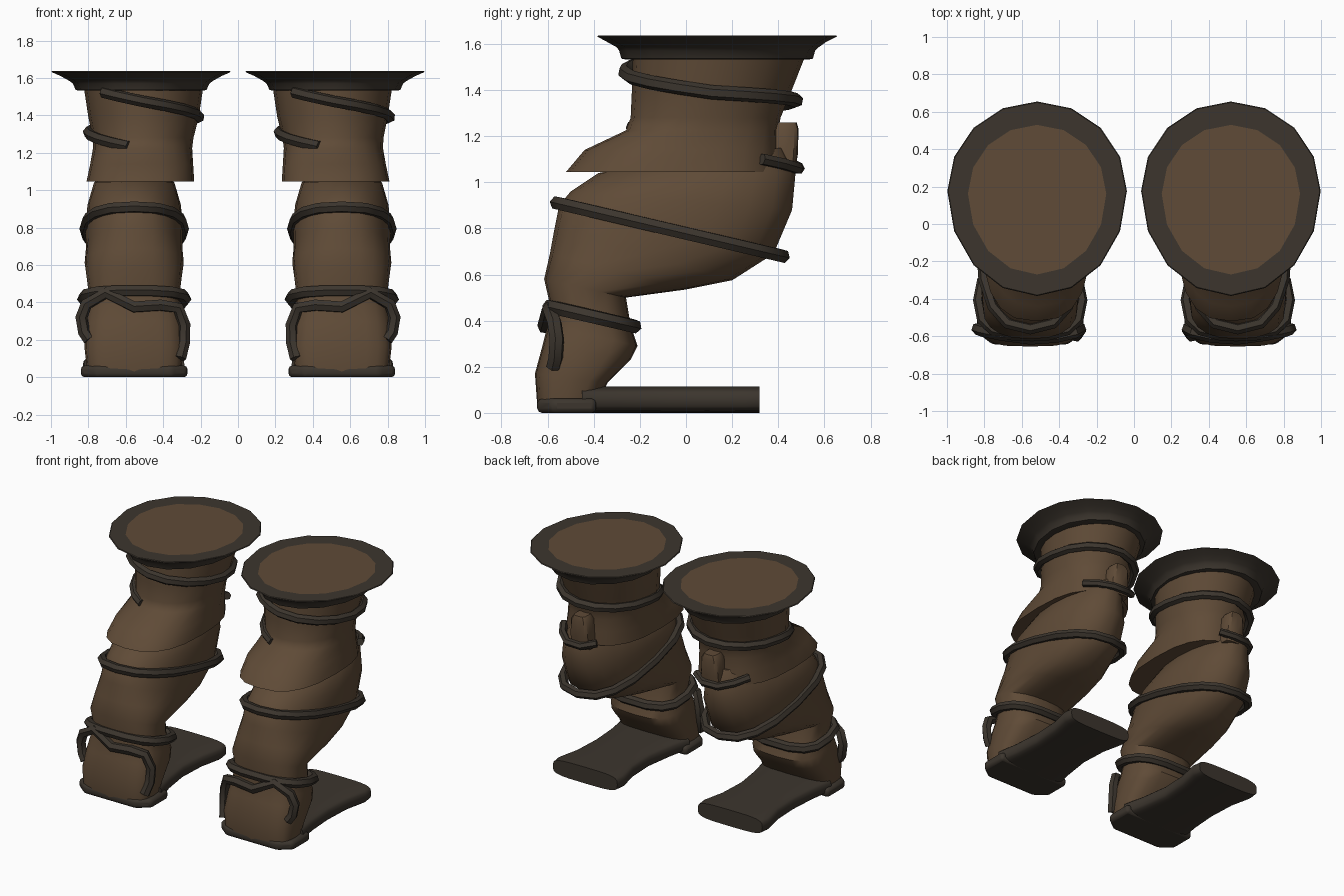
import bpy, bmesh, math
from mathutils import Vector

if "Cube" in bpy.data.objects:
    bpy.data.objects.remove(bpy.data.objects["Cube"])


def material(name, rgb):
    m = bpy.data.materials.new(name)
    m.diffuse_color = (*rgb, 1)
    m.use_nodes = True
    m.node_tree.nodes["Principled BSDF"].inputs["Base Color"].default_value = m.diffuse_color
    return m


BROWN = material("brown_leather", (0.115, 0.07, 0.038))
DARK = material("dark_leather", (0.045, 0.036, 0.027))


def finish(obj, angle=35):
    bpy.ops.object.select_all(action='DESELECT')
    obj.select_set(True)
    bpy.context.view_layer.objects.active = obj
    if obj.type == 'CURVE':
        bpy.ops.object.convert(target='MESH')
        obj = bpy.context.object
    bpy.ops.object.shade_smooth_by_angle(angle=math.radians(angle))
    return obj


def mesh_object(name, bm, mats):
    bmesh.ops.recalc_face_normals(bm, faces=bm.faces)
    me = bpy.data.meshes.new(name)
    bm.to_mesh(me)
    bm.free()
    for m in mats:
        me.materials.append(m)
    obj = bpy.data.objects.new(name, me)
    bpy.context.collection.objects.link(obj)
    return obj


def power(v, e):
    return math.copysign(abs(v) ** e, v)


def ring(cx, half, front, back, n=16, square=2.0, mid=0.5):
    """Closed section between a front (y, z) and a back (y, z) point."""
    f, b = Vector((cx, *front)), Vector((cx, *back))
    c = f.lerp(b, mid)
    pts = []
    for i in range(n):
        a = 2 * math.pi * i / n
        u, v = power(math.cos(a), 2 / square), power(math.sin(a), 2 / square)
        pts.append(c + Vector((half * u, 0, 0)) + ((b - c) * v if v > 0 else (c - f) * v))
    return pts


def loft(name, rings, mats, top_material=0, angle=35):
    bm = bmesh.new()
    loops = [[bm.verts.new(p) for p in r] for r in rings]
    for lo, hi in zip(loops, loops[1:]):
        for i in range(len(lo)):
            j = (i + 1) % len(lo)
            bm.faces.new((lo[i], lo[j], hi[j], hi[i]))
    bm.faces.new(loops[0][::-1])
    bm.faces.new(loops[-1]).material_index = top_material
    return finish(mesh_object(name, bm, mats), angle)


def tube(name, pts, radius, closed=False):
    cu = bpy.data.curves.new(name, 'CURVE')
    cu.dimensions = '3D'
    sp = cu.splines.new('POLY')
    sp.points.add(len(pts) - 1)
    for p, co in zip(sp.points, pts):
        p.co = (*co, 1)
    sp.use_cyclic_u = closed
    cu.bevel_depth = radius
    cu.bevel_resolution = 1
    cu.use_fill_caps = True
    cu.materials.append(DARK)
    obj = bpy.data.objects.new(name, cu)
    bpy.context.collection.objects.link(obj)
    return finish(obj, 50)


def slab(name, outline, z0, z1, bevel):
    bm = bmesh.new()
    face = bm.faces.new([bm.verts.new((x, y, z0)) for x, y in outline])
    top = bmesh.ops.extrude_face_region(bm, geom=[face])['geom']
    bmesh.ops.translate(bm, vec=(0, 0, z1 - z0),
                        verts=[v for v in top if isinstance(v, bmesh.types.BMVert)])
    obj = mesh_object(name, bm, [DARK])
    mod = obj.modifiers.new("rounding", 'BEVEL')
    mod.width, mod.segments = bevel, 2
    return finish(obj, 40)


# lower leg sections: half width, front (y, z), back (y, z), squareness
LEG = [(.25, (-.645, .03), (-.40, .02), 3.5), (.265, (-.655, .17), (-.34, .13), 3.5),
       (.265, (-.62, .30), (-.24, .23), 3.2), (.255, (-.60, .38), (-.21, .29), 3),
       (.24, (-.59, .47), (-.24, .38), 2.6),
       (.255, (-.615, .58), (-.26, .50), 2.4), (.265, (-.59, .69), (0, .535), 2.4),
       (.258, (-.57, .80), (.20, .575), 2.4), (.26, (-.55, .90), (.38, .69), 2.3),
       (.25, (-.50, .96), (.46, .88), 2.2), (.215, (-.38, 1.04), (.475, 1.04), 2),
       (.13, (-.18, 1.08), (.42, 1.15), 2)]
# knee piece sections: x, half width, front y, back y, z, squareness
KNEE = [(.522, .288, -.52, .40, 1.045, 2.6), (.515, .275, -.44, .40, 1.14, 2.5),
        (.51, .265, -.26, .40, 1.225, 2.2), (.508, .27, -.24, .41, 1.28, 2.1),
        (.505, .295, -.235, .455, 1.39, 2), (.505, .32, -.23, .52, 1.555, 2)]
# cuff sections: half width, front y, back y, z
CUFF = [(.335, -.26, .53, 1.532), (.35, -.28, .55, 1.536), (.365, -.29, .56, 1.57),
        (.385, -.30, .575, 1.585), (.43, -.345, .61, 1.61), (.48, -.385, .655, 1.632),
        (.475, -.38, .65, 1.637), (.37, -.27, .53, 1.637)]
# sole sections: y, inner edge, outer edge
SOLE = [(-.45, -.27, .27), (-.3, -.235, .245), (-.1, -.205, .23), (.1, -.215, .24),
        (.25, -.25, .275), (.318, -.24, .265)]
# toe outline: distance from the leg middle towards the outside, y
TOE = [(-.285, -.39), (-.285, -.58), (-.2, -.645), (.2, -.645), (.285, -.58), (.285, -.39)]
# strap over the toe: outward, y, z
LOOP = [(.24, -.575, .2), (.268, -.565, .24), (.282, -.56, .32), (.255, -.57, .39),
        (.15, -.592, .45), (.0, -.612, .375), (-.14, -.602, .385), (-.235, -.58, .37),
        (-.268, -.56, .28), (-.265, -.57, .18), (-.245, -.60, .10)]
# short strap over the back tab: outward, y, z
TAB_STRAP = [(-.12, .44, 1.085), (-.03, .49, 1.06), (.08, .485, 1.06), (.16, .42, 1.08),
             (.215, .33, 1.10)]

for side, s in (("left", -1), ("right", 1)):
    cl, cu = s * .555, s * .51

    # brown leg, knee piece and cuff with a brown top
    loft(side + "_lower_leg", [ring(cl, h, f, b, 20, q) for h, f, b, q in LEG], [BROWN])
    loft(side + "_knee", [ring(s * x, h, (f, z), (b, z), 20, q) for x, h, f, b, z, q in KNEE],
         [BROWN], 0, 50)
    loft(side + "_cuff", [ring(s * .518, h, (f, z), (b, z), 16, 2, .54) for h, f, b, z in CUFF],
         [DARK, BROWN], 1)

    # foot: rounded plate running back, thin sole at the toe
    loft(side + "_sole", [ring(cl + s * (a + b) / 2, (b - a) / 2, (y, 0), (y, .115), 24, 4)
                          for y, a, b in SOLE], [DARK], 0, 45)
    slab(side + "_toe_sole", [(cl + s * x, y) for x, y in TOE], .0, .062, .02)

    # straps round the calf, ankle and toe
    tube(side + "_calf_strap", ring(cl, .262, (-.56, .91), (.42, .68), 16, 2.5), .031, True)
    tube(side + "_ankle_strap", ring(cl, .274, (-.595, .462), (-.22, .375), 14, 2.8), .032, True)
    tube(side + "_toe_strap", [(cl + s * x, y, z) for x, y, z in LOOP], .033)

    # spiral strap: from the front, round the left, back and right, to the front again
    keys = [(-75, 1.235), (0, 1.31), (90, 1.355), (180, 1.39), (270, 1.475), (325, 1.54)]
    spiral = []
    for (a0, z0), (a1, z1) in zip(keys, keys[1:]):
        for k in range(4):
            t = k / 4
            a, z = math.radians(a0 + (a1 - a0) * t), z0 + (z1 - z0) * t
            w = .288 + max(0, z - 1.3) * .14
            r = .36 + max(0, z - 1.3) * .1
            spiral.append((cu - w * math.cos(a), .113 + r * math.sin(a), z))
    tube(side + "_spiral_strap", spiral, .031)

    # back tab with its short strap
    loft(side + "_back_tab", [ring(cu, w, (.36, z), (b, z), 12, 4) for w, b, z in
                              ((.075, .47, 1.03), (.072, .485, 1.12), (.065, .488, 1.23),
                               (.045, .48, 1.26))], [BROWN])
    tube(side + "_tab_strap", [(cu + s * x, y, z) for x, y, z in TAB_STRAP], .026)
